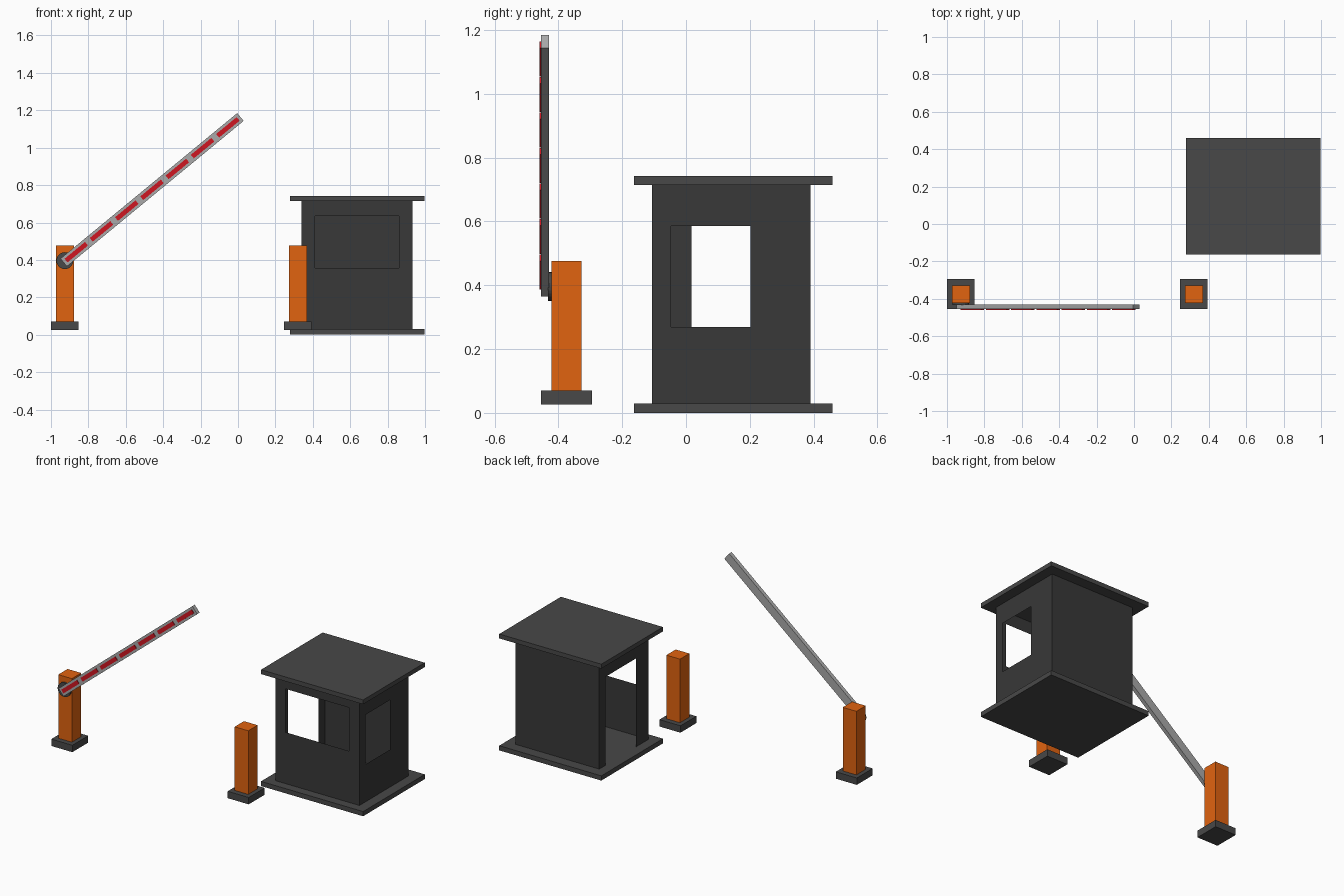
import bpy, bmesh, math
from mathutils import Vector, Matrix

if "Cube" in bpy.data.objects:
    bpy.data.objects.remove(bpy.data.objects["Cube"])


def material(name, rgb):
    m = bpy.data.materials.new(name)
    m.diffuse_color = (*rgb, 1)
    m.use_nodes = True
    m.node_tree.nodes["Principled BSDF"].inputs["Base Color"].default_value = m.diffuse_color
    return m


ORANGE = material("orange_paint", (0.75, 0.125, 0.005))
RED = material("red_paint", (0.62, 0.008, 0.015))
DARK = material("dark_grey", (0.065, 0.065, 0.065))
WALL = material("wall_grey", (0.04, 0.04, 0.04))
LIGHT = material("light_grey", (0.4, 0.4, 0.4))


def finish(name, bm, mat):
    mesh = bpy.data.meshes.new(name)
    bm.to_mesh(mesh)
    bm.free()
    mesh.materials.append(mat)
    ob = bpy.data.objects.new(name, mesh)
    bpy.context.collection.objects.link(ob)
    return ob


def box(name, x, y, z, mat):
    """Box from (min, max) ranges."""
    bm = bmesh.new()
    size = [r[1] - r[0] for r in (x, y, z)]
    mid = [(r[1] + r[0]) / 2 for r in (x, y, z)]
    bmesh.ops.create_cube(bm, size=1, matrix=Matrix.Diagonal((*size, 1)))
    ob = finish(name, bm, mat)
    ob.location = mid
    return ob


# Booth roof and floor slabs
X0, X1, Y0, Y1, Z0, Z1 = 0.34, 0.933, -0.107, 0.39, 0.03, 0.715
for name, z in (("booth_floor", (0, Z0)), ("booth_roof", (Z1, 0.743))):
    box(name, (0.277, 0.998), (-0.163, 0.459), z, DARK)


# Booth walls: sheet panels, each with an optional rectangular opening
def panel(bm, axis, at, span, hole=None):
    us, zs = list(span), [Z0, Z1]
    if hole:
        us = [span[0], hole[0], hole[1], span[1]]
        zs = [Z0, hole[2], hole[3], Z1]
    centre = Vector(((X0 + X1) / 2, (Y0 + Y1) / 2, 0.37))
    for i in range(len(us) - 1):
        for j in range(len(zs) - 1):
            if (hole and i == j == 1) or zs[j + 1] - zs[j] < 1e-5:
                continue
            loop = ((i, j), (i + 1, j), (i + 1, j + 1), (i, j + 1))
            pts = [(at, us[a], zs[b]) if axis == 'X' else (us[a], at, zs[b])
                   for a, b in loop]
            f = bm.faces.new([bm.verts.new(p) for p in pts])
            f.normal_update()
            if f.normal.dot(f.calc_center_median() - centre) < 0:
                f.normal_flip()


bm = bmesh.new()
panel(bm, 'Y', Y0, (X0, X1), (0.411, 0.86, 0.358, 0.635))    # front window
panel(bm, 'X', X1, (Y0, Y1), (-0.047, 0.202, 0.269, 0.586))  # side window
panel(bm, 'X', X0, (Y0, Y1), (0.017, 0.329, Z0, 0.595))      # doorway
panel(bm, 'Y', Y1, (X0, X1))                                 # solid back
bmesh.ops.remove_doubles(bm, verts=bm.verts, dist=1e-5)
finish("booth_walls", bm, WALL)

# Two orange posts on dark feet
PY = -0.375
for side, px in (("left", -0.926), ("right", 0.32)):
    box(side + "_post", (px - 0.048, px + 0.048), (PY - 0.047, PY + 0.047),
        (0.07, 0.476), ORANGE)
    box(side + "_post_foot", (px - 0.074, px + 0.074), (PY - 0.08, PY + 0.08),
        (0.026, 0.07), DARK)

# Pivot disc between post and arm
bm = bmesh.new()
bmesh.ops.create_cone(bm, cap_ends=True, segments=24, radius1=0.045,
                      radius2=0.045, depth=0.012,
                      matrix=Matrix.Rotation(math.pi / 2, 4, 'X'))
disc = finish("pivot_disc", bm, DARK)
disc.location = (-0.926, -0.427, 0.396)

# Raised arm with seven red stripes
A, B = Vector((-0.932, 0, 0.386)), Vector((0.013, 0, 1.164))
MID, LENGTH = (A + B) / 2, (B - A).length
DIRECTION = (B - A).normalized()
TILT = -math.atan2(B.z - A.z, B.x - A.x)


def arm_part(name, offset, length, y, width, mat):
    ob = box(name, (-length / 2, length / 2), y, (-width / 2, width / 2), mat)
    ob.location += MID + DIRECTION * offset
    ob.rotation_euler.y = TILT


arm_part("barrier_arm", 0, LENGTH, (-0.455, -0.43), 0.054, LIGHT)
for k in range(7):
    arm_part(f"arm_stripe_{k + 1}", (k - 3) * 0.175, 0.142,
             (-0.459, -0.454), 0.025, RED)
